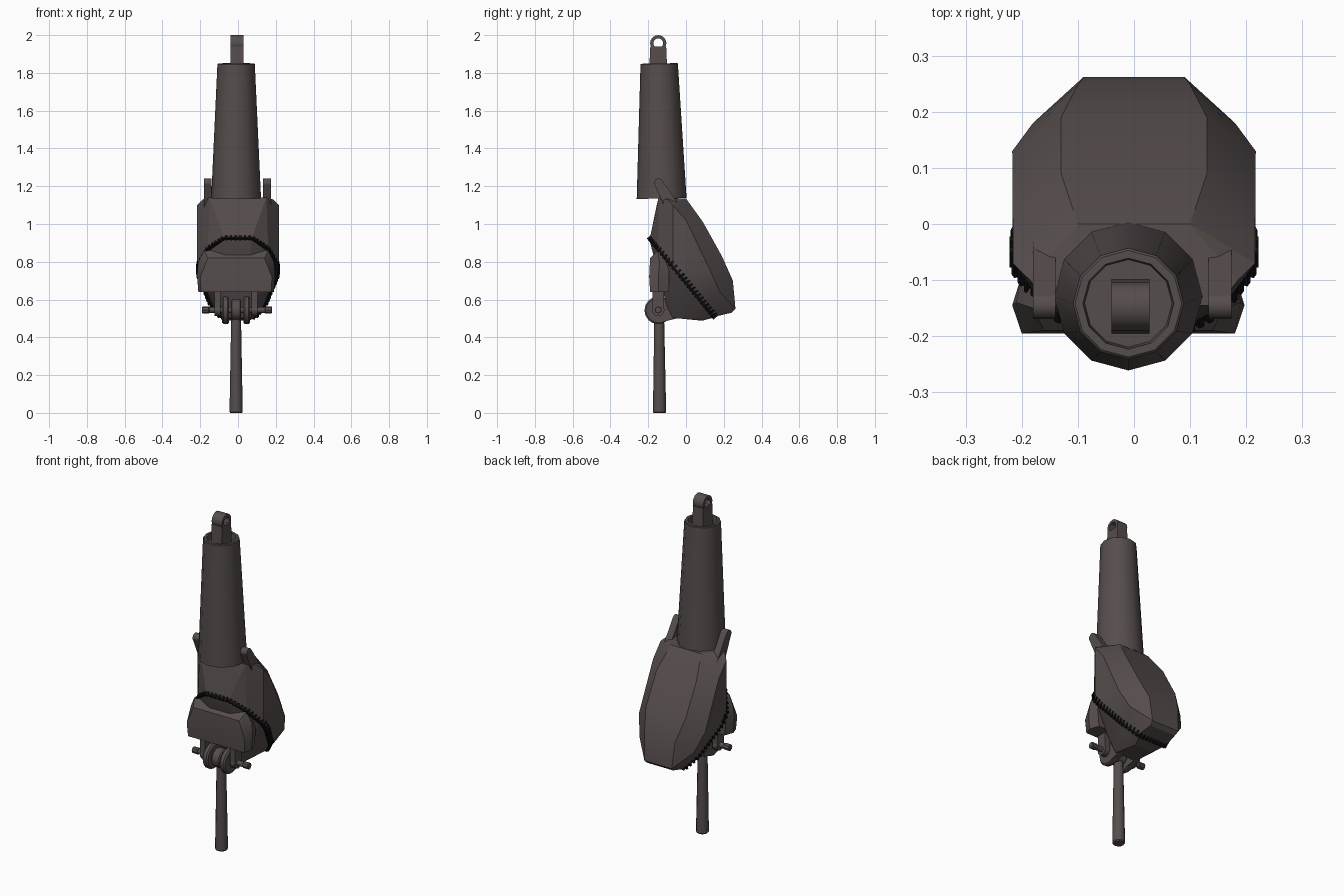
import bpy, bmesh, math
from mathutils import Vector, Matrix

if "Cube" in bpy.data.objects:
    bpy.data.objects.remove(bpy.data.objects["Cube"])

def material(name, col):
    m = bpy.data.materials.new(name)
    m.diffuse_color = (*col, 1)
    m.use_nodes = True
    m.node_tree.nodes["Principled BSDF"].inputs["Base Color"].default_value = m.diffuse_color
    return m

METAL = material("dark_brown_metal", (0.092, 0.075, 0.073))
BLACK = material("black_rubber", (0.006, 0.005, 0.005))
CX = -0.01  # axis of the strut parts


def finish(name, bm, mat=METAL, angle=35):
    bmesh.ops.recalc_face_normals(bm, faces=bm.faces)
    me = bpy.data.meshes.new(name)
    bm.to_mesh(me)
    bm.free()
    me.materials.append(mat)
    me.shade_smooth()
    me.set_sharp_from_angle(angle=math.radians(angle))
    ob = bpy.data.objects.new(name, me)
    bpy.context.collection.objects.link(ob)
    return ob


def hull(name, pts, mat=METAL, angle=20, cx=None):
    """Convex faceted block; with cx the points are mirrored about x = cx."""
    bm = bmesh.new()
    for x, y, z in pts:
        if cx is None:
            bm.verts.new((x, y, z))
        else:
            bm.verts.new((cx + x, y, z))
            bm.verts.new((cx - x, y, z))
    r = bmesh.ops.convex_hull(bm, input=bm.verts)
    bmesh.ops.delete(bm, geom=[v for v in bm.verts if not v.link_faces], context='VERTS')
    bmesh.ops.dissolve_limit(bm, angle_limit=math.radians(2), verts=bm.verts, edges=bm.edges)
    return finish(name, bm, mat, angle)


def lathe(name, start, end, profile, n=16, closed=False, mat=METAL):
    """Profile of (radius, 0..1 along start-end) turned around that axis."""
    a, b = Vector(start), Vector(end)
    q = (b - a).to_track_quat('Z', 'Y')
    bm = bmesh.new()
    rings = []
    for r, t in profile:
        rings.append([bm.verts.new(a.lerp(b, t) + q @ Vector((
            r * math.cos(2 * math.pi * i / n), r * math.sin(2 * math.pi * i / n), 0)))
            for i in range(n)])
    pairs = list(zip(rings, rings[1:]))
    if closed:
        pairs.append((rings[-1], rings[0]))
    for p, s in pairs:
        for i in range(n):
            j = (i + 1) % n
            bm.faces.new((p[i], p[j], s[j], s[i]))
    if not closed:
        bm.faces.new(rings[0])
        bm.faces.new(rings[-1])
    return finish(name, bm, mat)


def xdisc(name, x0, x1, y, z, r, n=16, bevel=0.0):
    t = bevel / (x1 - x0)
    prof = [(r - bevel, 0), (r, t), (r, 1 - t), (r - bevel, 1)] if bevel else [(r, 0), (r, 1)]
    return lathe(name, (x0, y, z), (x1, y, z), prof, n)


# Tapered upper cylinder with a recessed top
lathe("upper_cylinder", (CX, -0.129, 1.135), (CX, -0.142, 1.85),
      [(0.112, 0.03), (0.118, 0), (0.132, 0), (0.099, 0.995), (0.095, 1.0),
       (0.081, 1.0), (0.078, 0.95)], 12)

# Mounting eye on top
hull("top_eye_stem", [(0.034, y, z) for y, z in
     [(-0.196, 1.79), (-0.098, 1.79), (-0.105, 1.94), (-0.189, 1.94),
      (-0.160, 1.932), (-0.134, 1.932)]], cx=CX + 0.004).hide_render = False
lathe("top_eye_ring", (-0.040, -0.147, 1.957), (0.028, -0.147, 1.957),
      [(0.043, 0), (0.043, 1), (0.026, 1), (0.026, 0)], 20, closed=True)

# Slanted parting plane between shell and lower body
def seam(x, y):
    return (x, y, 0.93 - 1.217 * (y + 0.19))

NORMAL = Vector((0, 0.772, 0.635))
rim = [seam(*p) for p in [(0.075, -0.19), (0.16, -0.145), (0.216, -0.07),
                          (0.216, -0.03), (0.15, 0.10), (0.095, 0.155)]]

# Big faceted rear shell
hull("rear_shell", rim + [
    (0.10, -0.155, 1.10), (0.15, -0.145, 1.14), (0.185, -0.10, 1.13),
    (0.216, -0.07, 1.10), (0.216, 0.00, 1.02), (0.217, 0.13, 0.75),
    (0.10, 0.00, 1.135), (0.13, 0.09, 1.01), (0.13, 0.19, 0.83),
    (0.10, 0.248, 0.70), (0.18, 0.18, 0.64), (0.09, 0.262, 0.55),
    (0.085, 0.24, 0.53)], cx=0)

# Black seam plate
hull("seam_plate", [tuple(Vector(p) + NORMAL * s) for p in rim for s in (-0.012, 0.012)],
     BLACK, cx=0)

# Teeth around the seam plate
bm = bmesh.new()
loop = [Vector(p) for p in rim] + [Vector((-p[0], p[1], p[2])) for p in reversed(rim)]
for a, b in zip(loop, loop[1:] + loop[:1]):
    d = b - a
    u = d.normalized()
    rot = Matrix((u, NORMAL.cross(u), NORMAL)).transposed().to_4x4()
    count = max(1, int(d.length / 0.022))
    for i in range(count):
        pos = a + d * (i + 0.5) / count
        bmesh.ops.create_cube(bm, size=1, matrix=Matrix.Translation(pos) @ rot
                              @ Matrix.Diagonal((0.012, 0.012, 0.036, 1)))
finish("seam_teeth", bm, BLACK)

# Lower body under the seam
hull("lower_body", [tuple(Vector((p[0] * 0.92, p[1], p[2])) - NORMAL * 0.008) for p in rim] + [
    (0.06, 0.085, 0.488), (0.07, -0.07, 0.503), (0.07, -0.10, 0.56),
    (0.12, -0.10, 0.64), (0.14, -0.11, 0.80)], cx=0)

# Front pad
hull("front_pad", [
    (0.20, -0.145, 0.64), (0.185, -0.19, 0.64), (0.18, -0.09, 0.64),
    (0.207, -0.145, 0.73), (0.19, -0.195, 0.72), (0.19, -0.09, 0.74),
    (0.20, -0.14, 0.80), (0.15, -0.19, 0.82), (0.17, -0.15, 0.86),
    (0.15, -0.09, 0.87)], cx=-0.01)

# Upper side lugs, leaning forward out of the shell
for side, x0, x1 in (("left", -0.180, -0.140), ("right", 0.133, 0.174)):
    xdisc(side + "_lug_head", x0, x1, -0.145, 1.217, 0.024)
    hull(side + "_lug_arm", [(x, y, z) for x in (x0, x1) for y, z in
         [(-0.165, 1.205), (-0.127, 1.233), (-0.03, 1.09), (-0.10, 1.06)]])

# Cross pin with thicker ends
PY, PZ = -0.147, 0.545
xdisc("cross_pin", -0.18, 0.17, PY, PZ, 0.015, 12)
for side, x0 in (("left", -0.19), ("right", 0.142)):
    xdisc(side + "_pin_end", x0, x0 + 0.038, PY, PZ, 0.019, 8, 0.003)

# Pivot discs on the lower body and their brackets
for side, s in (("left", -1), ("right", 1)):
    c = CX + s * 0.056
    xdisc(side + "_pivot_disc", c - 0.018, c + 0.018, PY, PZ - 0.002, 0.073, 16, 0.008)
    hull(side + "_pivot_bracket", [(c + dx, y, z) for dx in (-0.018, 0.018) for y, z in
         [(-0.147, 0.475), (-0.147, 0.60), (-0.05, 0.50), (-0.05, 0.62)]])
    # Hanger arms from the pad
    c = CX + s * 0.098
    xdisc(side + "_hanger_eye", c - 0.016, c + 0.016, PY, PZ, 0.033, 12)
    hull(side + "_hanger_arm", [(c + dx, PY + dy, z) for dx in (-0.016, 0.016)
         for dy in (-0.03, 0.03) for z in (PZ, 0.68)])

# Lower rod with its eye
xdisc("rod_eye", CX - 0.027, CX + 0.027, PY, PZ, 0.055, 16, 0.006)
lathe("lower_rod", (CX, -0.140, 0), (CX, -0.142, 0.56),
      [(0.031, 0), (0.035, 0.01), (0.025, 1)], 12)
